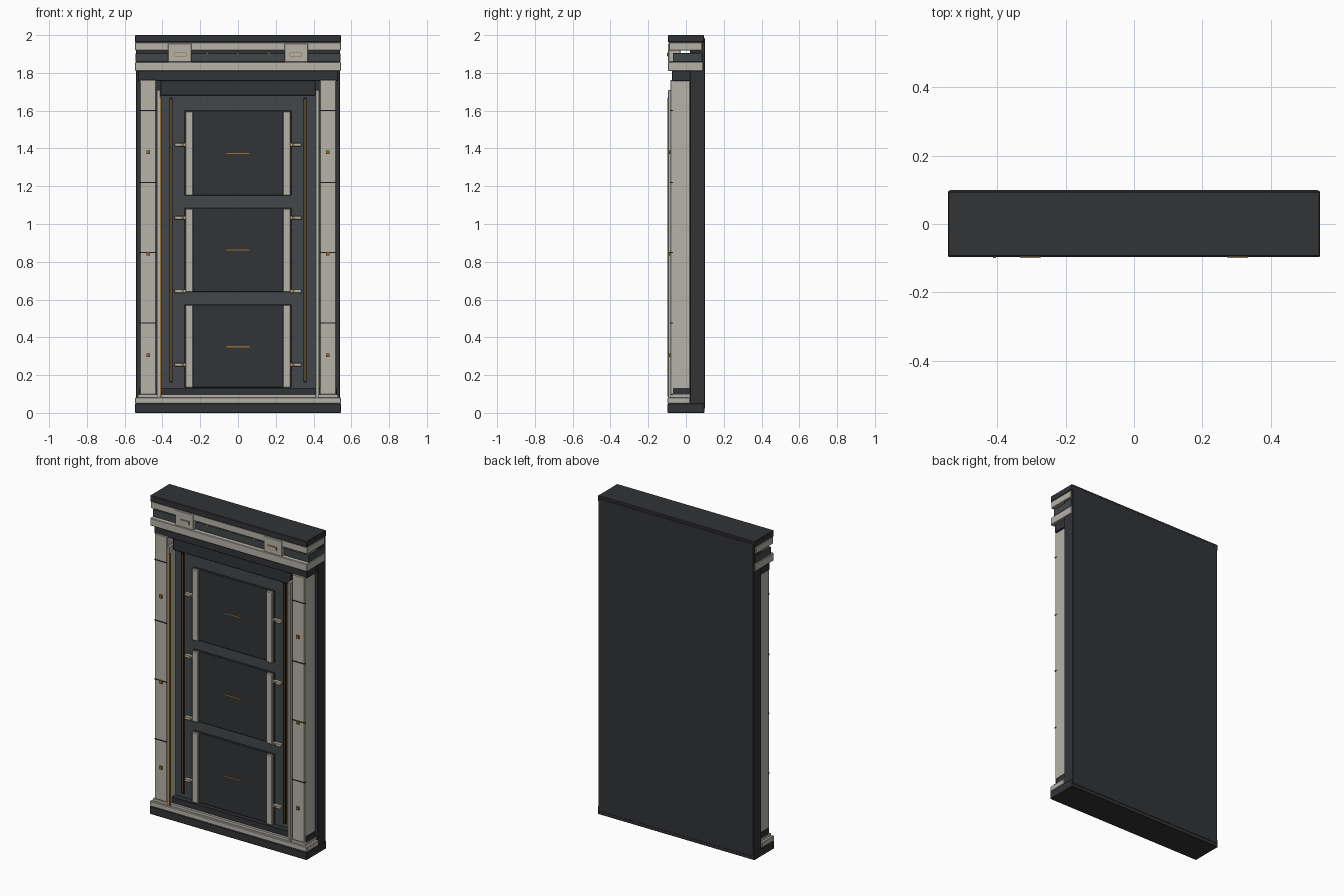
import bpy, bmesh

def material(name, rgb):
    m = bpy.data.materials.new(name)
    m.diffuse_color = (*rgb, 1)
    return m

DARK = material("charcoal", (0.032, 0.033, 0.037))
SLATE = material("slate", (0.055, 0.064, 0.068))
STONE = material("pale_stone", (0.47, 0.455, 0.39))
BRONZE = material("bronze", (0.33, 0.15, 0.03))
GROOVE = material("groove_black", (0.012, 0.012, 0.014))

def box(name, x, y, z, mat, bevel=0.0):
    """Box from (min, max) ranges, optionally with a small chamfer."""
    lo, hi = (x[0], y[0], z[0]), (x[1], y[1], z[1])
    bm = bmesh.new()
    bmesh.ops.create_cube(bm, size=1)
    for v in bm.verts:
        v.co = [(a + b) / 2 + c * (b - a) for a, b, c in zip(lo, hi, v.co)]
    me = bpy.data.meshes.new(name)
    bm.to_mesh(me)
    bm.free()
    me.materials.append(mat)
    ob = bpy.data.objects.new(name, me)
    bpy.context.collection.objects.link(ob)
    if bevel:
        mod = ob.modifiers.new("chamfer", 'BEVEL')
        mod.width, mod.segments = bevel, 1
    return ob

def pair(name, x, y, z, mat, bevel=0.0):
    """The same box on the right and mirrored on the left."""
    box(name + "_right", x, y, z, mat, bevel)
    box(name + "_left", (-x[1], -x[0]), y, z, mat, bevel)

# Wall slab, base and threshold
box("back_slab", (-0.54, 0.54), (0.022, 0.10), (0.02, 1.985), DARK, 0.003)
box("base", (-0.545, 0.545), (-0.097, 0.098), (0, 0.05), DARK, 0.003)
box("base_trim", (-0.545, 0.545), (-0.097, 0.022), (0.05, 0.082), STONE, 0.003)
box("base_trim_step", (-0.53, 0.53), (-0.085, 0.022), (0.082, 0.097), STONE)
box("sill", (-0.525, 0.525), (-0.07, 0.022), (0.095, 0.133), DARK, 0.002)

# Entablature
box("lintel", (-0.41, 0.41), (-0.06, 0.022), (1.68, 1.76), DARK, 0.003)
box("architrave", (-0.53, 0.53), (-0.073, 0.03), (1.757, 1.812), DARK, 0.002)
box("lower_cornice", (-0.545, 0.545), (-0.095, 0.09), (1.81, 1.858), STONE, 0.003)
box("frieze", (-0.542, 0.542), (-0.07, 0.088), (1.858, 1.905), SLATE, 0.002)
box("upper_cornice", (-0.545, 0.545), (-0.09, 0.085), (1.918, 1.962), STONE, 0.003)
box("cap", (-0.545, 0.545), (-0.095, 0.096), (1.962, 2.0), DARK, 0.003)
pair("bracket", (0.245, 0.37), (-0.094, -0.03), (1.858, 1.956), STONE, 0.003)
pair("bracket_plaque", (0.274, 0.334), (-0.10, -0.092), (1.89, 1.906), STONE)
pair("bracket_plaque_rim", (0.272, 0.336), (-0.097, -0.092), (1.888, 1.908), BRONZE)
for i in (-1, 0, 1):
    box("frieze_stud", (i * 0.163 - 0.006, i * 0.163 + 0.006), (-0.074, -0.062),
        (1.902, 1.911), BRONZE)

# Pilasters with joints and pegs
pair("pilaster", (0.435, 0.52), (-0.083, 0.022), (0.097, 1.762), STONE, 0.003)
for z in (0.475, 0.85, 1.22, 1.60):
    pair("pilaster_joint", (0.435, 0.522), (-0.085, -0.07), (z - 0.003, z + 0.003), GROOVE)
for z in (0.305, 0.843, 1.38):
    pair("pilaster_peg", (0.467, 0.485), (-0.091, -0.08), (z - 0.01, z + 0.01), BRONZE)

# Jambs and the edge strip on the left
pair("jamb", (0.411, 0.43), (-0.094, 0.022), (0.052, 1.71), STONE, 0.002)
box("bronze_edge_strip", (-0.413, -0.405), (-0.099, -0.086), (0.087, 1.67), BRONZE)

# Door leaf with side strips
box("door_leaf", (-0.412, 0.412), (-0.035, 0.022), (0.13, 1.682), SLATE)
pair("door_side_strip", (0.346, 0.363), (-0.046, -0.03), (0.16, 1.67), GROOVE)
pair("door_side_inlay", (0.352, 0.357), (-0.048, -0.04), (0.17, 1.66), BRONZE)

# Three raised panels with stone edges
for z0, z1, mid in ((0.133, 0.575, 0.35), (0.64, 1.085, 0.862), (1.15, 1.60, 1.373)):
    box("door_panel", (-0.282, 0.282), (-0.046, -0.03), (z0, z1), DARK, 0.003)
    pair("panel_edge", (0.238, 0.278), (-0.06, -0.04), (z0, z1 - 0.004), STONE, 0.003)
    box("panel_inlay", (-0.06, 0.06), (-0.049, -0.04), (mid - 0.003, mid + 0.003), BRONZE)

# Hinge clips
for z in (0.255, 0.645, 1.033, 1.42):
    pair("clip", (0.275, 0.335), (-0.055, -0.03), (z - 0.009, z + 0.009), STONE, 0.002)
    pair("clip_pin", (0.285, 0.298), (-0.058, -0.05), (z - 0.006, z + 0.006), BRONZE)
